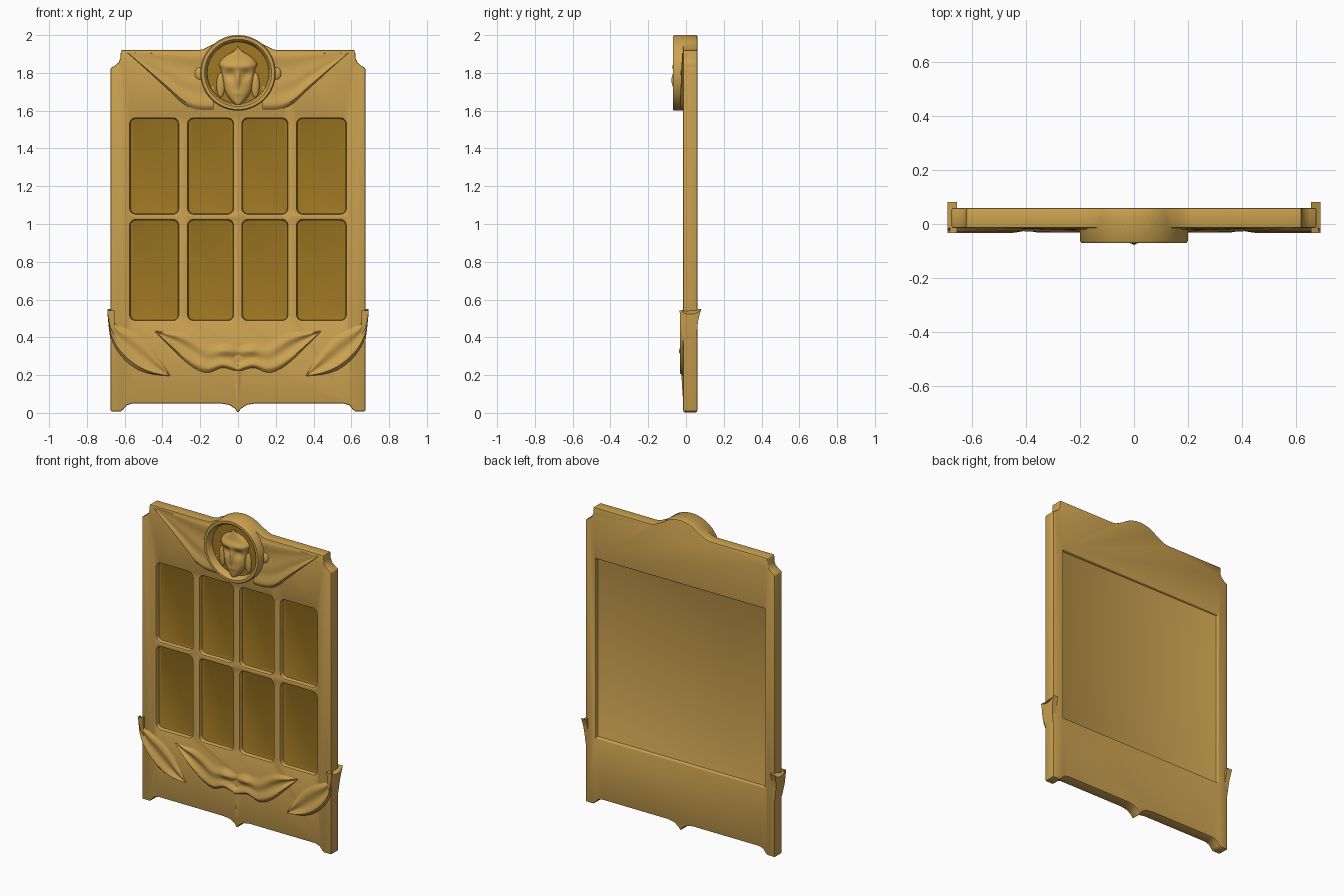
import bpy, bmesh, math
from mathutils import Vector

if "Cube" in bpy.data.objects:
    bpy.data.objects.remove(bpy.data.objects["Cube"])

def material(name, rgb):
    m = bpy.data.materials.new(name)
    m.diffuse_color = (*rgb, 1)
    m.use_nodes = True
    m.node_tree.nodes["Principled BSDF"].inputs["Base Color"].default_value = m.diffuse_color
    return m

GOLD = material("light gold", (0.60, 0.36, 0.08))
DARK = material("dark gold", (0.35, 0.19, 0.016))

def make(name, bm, mirror=False):
    me = bpy.data.meshes.new(name)
    bm.to_mesh(me)
    bm.free()
    ob = bpy.data.objects.new(name, me)
    bpy.context.collection.objects.link(ob)
    me.materials.append(GOLD)
    me.materials.append(DARK)
    if mirror:
        mod = ob.modifiers.new("mirror", 'MIRROR')
        mod.merge_threshold = 0.0005
    return ob

def prism(bm, pts, y0, y1):
    a = [bm.verts.new((x, y0, z)) for x, z in pts]
    b = [bm.verts.new((x, y1, z)) for x, z in pts]
    n = len(pts)
    bm.faces.new(a)
    bm.faces.new(b[::-1])
    for i in range(n):
        bm.faces.new((a[i], b[i], b[(i + 1) % n], a[(i + 1) % n]))

def rounded(x0, x1, z0, z1, r, seg=5):
    pts = []
    for k, (cx, cz) in enumerate(((x1 - r, z1 - r), (x0 + r, z1 - r), (x0 + r, z0 + r), (x1 - r, z0 + r))):
        for i in range(seg + 1):
            a = math.pi / 2 * (k + i / seg)
            pts.append((cx + r * math.cos(a), cz + r * math.sin(a)))
    return pts

def spline(pts, t):
    """Catmull-Rom point at t in 0..1"""
    p = [Vector(q) for q in pts]
    f = t * (len(p) - 1)
    i = min(int(f), len(p) - 2)
    f -= i
    a, b, c, d = p[max(i - 1, 0)], p[i], p[i + 1], p[min(i + 2, len(p) - 1)]
    return 0.5 * (2 * b + (c - a) * f + (2 * a - 5 * b + 4 * c - d) * f * f + (3 * b - a - 3 * c + d) * f ** 3)

def bump(v, c, w):
    return math.exp(-((v - c) / w) ** 2)

def relief(name, low, high, base, height, ns=40, nt=28):
    """Carved surface between two (x, z) curves, mirrored in x"""
    bm = bmesh.new()
    g = []
    for i in range(ns + 1):
        a, b = spline(low, i / ns), spline(high, i / ns)
        row = []
        for j in range(nt + 1):
            p = a.lerp(b, j / nt)
            row.append(bm.verts.new((max(p.x, 0), base - height(i / ns, j / nt, p.x, p.y), p.y)))
        g.append(row)
    for i in range(ns):
        for j in range(nt):
            bm.faces.new((g[i][j], g[i + 1][j], g[i + 1][j + 1], g[i][j + 1]))
    bm.normal_update()
    if sum(f.normal.y * f.calc_area() for f in bm.faces) > 0:
        bmesh.ops.reverse_faces(bm, faces=bm.faces[:])
    return make(name, bm, True)

# Panel outline, right half from bottom cusp up to the arch
half = [(0, 0), (.015, .022), (.045, .042), (.09, .05), (.56, .05), (.59, .04), (.608, .018), (.62, .008),
        (.675, .008), (.675, 1.825), (.652, 1.838), (.632, 1.855), (.622, 1.88), (.62, 1.92),
        (.21, 1.92), (.185, 1.925), (.16, 1.938)]
half += [(.2 * math.sin(a), 1.8 + .2 * math.cos(a)) for a in [.7 - .1 * i for i in range(7)]] + [(0, 2.0)]
bm = bmesh.new()
prism(bm, half + [(-x, z) for x, z in half[-2:0:-1]], -.015, .06)
bmesh.ops.recalc_face_normals(bm, faces=bm.faces[:])
panel = make("door_panel", bm)

# Cutter: eight window panes in front and one shallow recess behind
bm = bmesh.new()
for x0, x1 in ((-.572, -.315), (-.265, -.025), (.022, .263), (.312, .572)):
    for z0, z1 in ((.49, 1.022), (1.053, 1.56)):
        prism(bm, rounded(x0, x1, z0, z1, .03), -.1, .012)
prism(bm, [(-.6, .44), (.6, .44), (.6, 1.59), (-.6, 1.59)], .04, .1)
bmesh.ops.recalc_face_normals(bm, faces=bm.faces[:])
cutter = make("recess_cutter", bm)
mod = panel.modifiers.new("recesses", 'BOOLEAN')
mod.object, mod.operation, mod.solver = cutter, 'DIFFERENCE', 'EXACT'
mod = panel.modifiers.new("soft_edges", 'BEVEL')
mod.width, mod.segments, mod.limit_method, mod.angle_limit = .007, 2, 'ANGLE', math.radians(50)
dg = bpy.context.evaluated_depsgraph_get()
panel.data = bpy.data.meshes.new_from_object(panel.evaluated_get(dg))
panel.modifiers.clear()
bpy.data.objects.remove(cutter)
for f in panel.data.polygons:
    f.material_index = int(f.normal.y < -.9 and abs(f.center.y - .012) < .003)

# Medallion: turned rim with dark floor
bm = bmesh.new()
prof = [(.2, .03), (.2, -.062), (.194, -.07), (.178, -.07), (.169, -.062), (.163, -.025), (.001, -.025)]
vs = [bm.verts.new((r, y, 1.8)) for r, y in prof]
es = [bm.edges.new(p) for p in zip(vs, vs[1:])]
bmesh.ops.spin(bm, geom=vs + es, cent=(0, 0, 1.8), axis=(0, 1, 0), angle=2 * math.pi, steps=64)
bmesh.ops.remove_doubles(bm, verts=bm.verts[:], dist=.0005)
bm.normal_update()
if sum(f.normal.y * f.calc_area() for f in bm.faces) > 0:
    bmesh.ops.reverse_faces(bm, faces=bm.faces[:])
for f in bm.faces:
    c = f.calc_center_median()
    f.material_index = int(math.hypot(c.x, c.z - 1.8) < .16)
make("medallion_rim", bm)

# Carved mask inside the medallion
def mask_h(s, t, x, z):
    h = .042 * math.sqrt(max(0, 1 - t ** 2.5)) * (.55 + .45 * math.sin(math.pi * min(1, .1 + s)))
    h += .012 * bump(z, 1.835, .02) * (1 - t ** 4)
    h -= .016 * bump(z, 1.79, .025) * bump(x, .042, .026)
    h += .014 * bump(x, 0, .012) * bump(z, 1.765, .04)
    h += .005 * bump(z, 1.69, .009) * bump(x, 0, .025)
    return h - .003
relief("mask", [(0, 1.625), (0, 1.65), (0, 1.7), (0, 1.76), (0, 1.82), (0, 1.87), (0, 1.91), (0, 1.95)],
       [(.004, 1.625), (.035, 1.65), (.068, 1.7), (.08, 1.76), (.092, 1.82), (.1, 1.85), (.065, 1.89), (.003, 1.92)],
       -.025, mask_h)

# Side locks and small rim studs
for name, loc, sc in (("side_locks", (.092, -.025, 1.735), (.022, .014, .065)),
                      ("rim_studs", (.205, -.012, 1.795), (.025, .016, .035))):
    bm = bmesh.new()
    bmesh.ops.create_uvsphere(bm, u_segments=20, v_segments=12, radius=1)
    for v in bm.verts:
        v.co = Vector(loc) + Vector(v.co[i] * sc[i] for i in range(3))
    make(name, bm, True)

# Draped wings beside the medallion
def wing_h(s, t, x, z):
    h = .016 * bump(t, .1, .16) + .01 * bump(t, .55 - .15 * s, .16) * s + .006 * bump(t, .9, .1) * s
    return h * min(1, .35 + s) * min(1, 14 * t) - .004 * (t > .98) - .002 * (t < .01)
relief("upper_drapery", [(.585, 1.905), (.5, 1.83), (.43, 1.765), (.36, 1.7), (.29, 1.635), (.22, 1.605), (.13, 1.6)],
       [(.585, 1.908), (.5, 1.908), (.43, 1.908), (.36, 1.908), (.29, 1.908), (.22, 1.908), (.13, 1.908)],
       -.015, wing_h)

# Centre leaf pair
def leaf_h(s, t, x, z):
    h = .018 * bump(t, .12, .2) + .014 * bump(t, .62 + .12 * math.sin(7 * s), .16)
    h += .01 * bump(x, .07, .035) * bump(z, .33, .03) - .01 * bump(x, 0, .02) * bump(z, .3, .05)
    return h * min(1, 12 * t) * min(1, 8 * (1 - t)) * min(1, .2 + 4 * s) - .001
relief("centre_leaf", [(.44, .43), (.37, .36), (.3, .29), (.23, .235), (.16, .212), (.08, .238), (0, .215)],
       [(.43, .435), (.36, .435), (.29, .44), (.22, .45), (.15, .43), (.08, .395), (0, .37)], -.015, leaf_h)

# Ridge under the centre leaf
relief("centre_ridge", [(0, .05), (0, .1), (0, .16), (0, .25)], [(.008, .05), (.014, .1), (.022, .16), (.03, .25)],
       -.015, lambda s, t, x, z: .012 * s * (1 - t) ** 1.5 - .001, 16, 8)

# Corner leaves sweeping in from the sides
def claw_h(s, t, x, z):
    h = .019 * bump(t, .12, .22) + .013 * bump(t, .7, .2)
    return h * min(1, 10 * t) * min(1, .15 + 5 * (1 - s)) * min(1, 6 * (1 - t) + .6 * (1 - s) ** 6) - .001
relief("corner_leaf", [(.688, .54), (.682, .44), (.655, .355), (.6, .28), (.53, .228), (.45, .203), (.36, .195)],
       [(.684, .545), (.655, .48), (.6, .455), (.53, .43), (.46, .37), (.41, .29), (.36, .2)], -.015, claw_h)

# Leaf tips wrapping round the panel sides
bm = bmesh.new()
rings, N = [], 10
for i in range(N + 1):
    v = i / N
    ring = []
    for j in range(N + 1):
        u = j / N
        y = -.012 - .022 * v ** .7 + u * (.07 + .022 * v ** .7 + .024 * v ** 3)
        top = .52 + .03 * u ** 5 + .022 * (1 - u) ** 4
        ring.append((.671 + .02 * v ** .7, y, .37 + (top - .37) * v))
    ring += [(.655, ring[-1][1], ring[-1][2]), (.655, ring[0][1], ring[0][2])]
    rings.append([bm.verts.new(p) for p in ring])
n = len(rings[0])
for a, b in zip(rings, rings[1:]):
    for j in range(n):
        bm.faces.new((a[j], a[(j + 1) % n], b[(j + 1) % n], b[j]))
bm.faces.new(rings[0])
bm.faces.new(rings[-1])
bmesh.ops.recalc_face_normals(bm, faces=bm.faces[:])
make("side_leaf_tip", bm, True)

bpy.ops.object.select_all(action='SELECT')
bpy.context.view_layer.objects.active = panel
bpy.ops.object.shade_smooth_by_angle(angle=math.radians(40))
